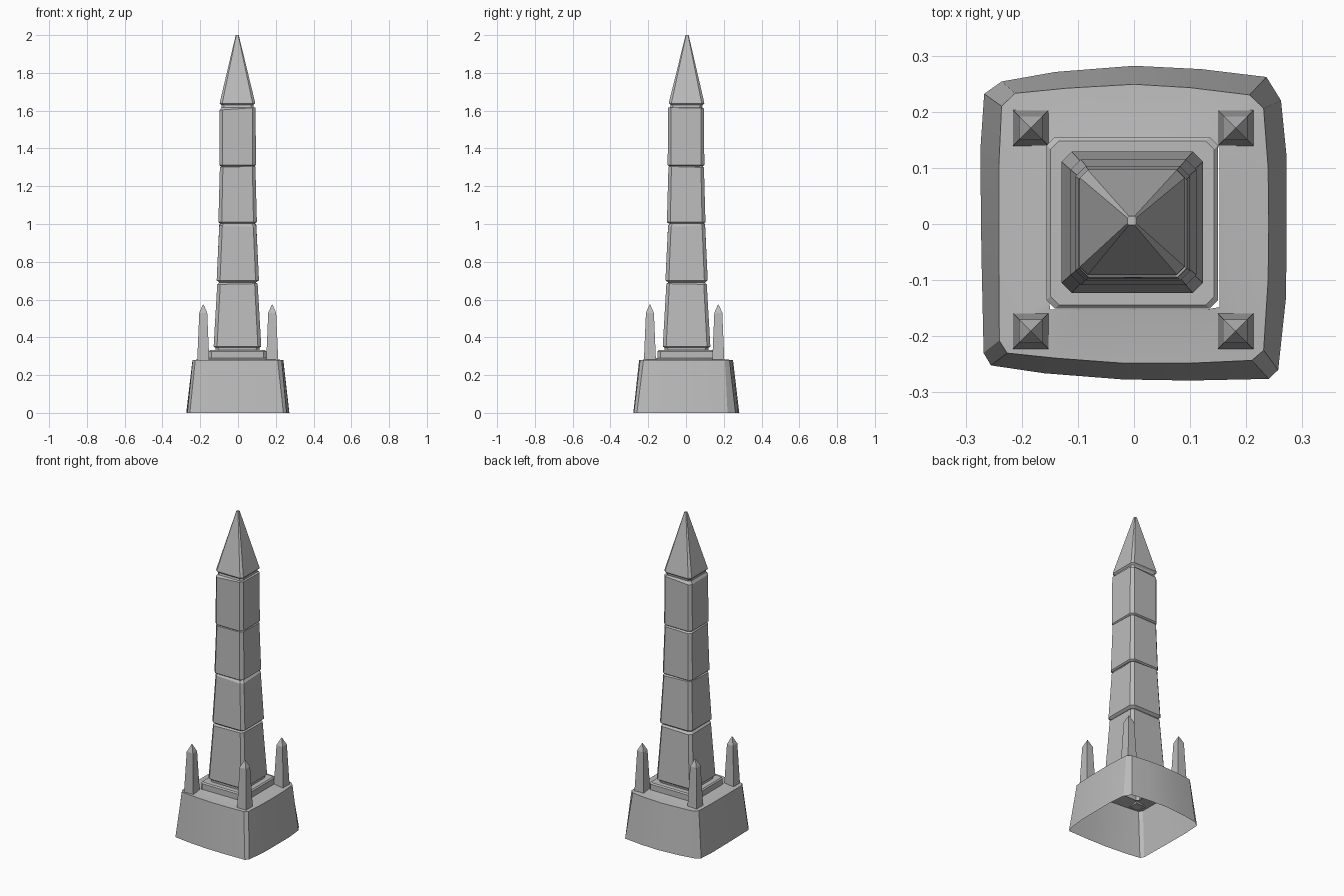
import bpy
import bmesh
import math

if "Cube" in bpy.data.objects:
    bpy.data.objects.remove(bpy.data.objects["Cube"], do_unlink=True)

stone = bpy.data.materials.new("grey_stone")
stone.use_nodes = True
GREY = (0.5, 0.5, 0.5, 1)
stone.diffuse_color = GREY
stone.node_tree.nodes["Principled BSDF"].inputs["Base Color"].default_value = GREY


def square_ring(half, z, cut=0.0, centre=(0, 0), tilt=(0, 0)):
    """Square outline with cut corners; tilt slopes the ring along x and y."""
    cx, cy = centre
    a, b = half, half - cut
    pts = [(a, -b), (a, b), (b, a), (-b, a), (-a, b), (-a, -b), (-b, -a), (b, -a)]
    if not cut:
        pts = [(a, -a), (a, a), (-a, a), (-a, -a)]
    return [(x + cx, y + cy, z + x * tilt[0] + y * tilt[1]) for x, y in pts]


def loft(name, rings, smooth=False, cap=True):
    """Skin a stack of equal-length rings, leaving the underside open."""
    bm = bmesh.new()
    rows = [[bm.verts.new(p) for p in ring] for ring in rings]
    n = len(rows[0])
    for low, high in zip(rows, rows[1:]):
        for i in range(n):
            j = (i + 1) % n
            bm.faces.new((low[i], low[j], high[j], high[i]))
    if cap:
        bm.faces.new(rows[-1])
    mesh = bpy.data.meshes.new(name)
    bm.to_mesh(mesh)
    bm.free()
    mesh.materials.append(stone)
    obj = bpy.data.objects.new(name, mesh)
    bpy.context.scene.collection.objects.link(obj)
    if smooth:
        bpy.ops.object.select_all(action="DESELECT")
        obj.select_set(True)
        bpy.context.view_layer.objects.active = obj
        bpy.ops.object.shade_smooth_by_angle(angle=math.radians(25))
    return obj


# Hollow base with gently bulging, slightly uneven walls
foot = [(.257, -.26), (.271, -.13), (.272, .0), (.272, .12), (.262, .22),
        (.236, .262), (.12, .276), (.0, .282), (-.14, .271), (-.236, .254),
        (-.267, .232), (-.274, .13), (-.272, -.05), (-.268, -.23),
        (-.255, -.252), (-.16, -.266), (-.02, -.277), (.1, -.279), (.24, -.276)]
shoulder = [(.231, -.225), (.239, -.1), (.24, .0), (.239, .1), (.231, .206),
            (.206, .23), (.1, .243), (.0, .249), (-.12, .242), (-.212, .233),
            (-.236, .21), (-.241, .1), (-.241, -.05), (-.24, -.208),
            (-.226, -.23), (-.14, -.239), (-.02, -.248), (.1, -.248), (.21, -.243)]


def rounded_inner(half, z):
    """Pull the shoulder outline onto a square of the given size."""
    return [(half * x / max(abs(x), abs(y)), half * y / max(abs(x), abs(y)), z)
            for x, y in shoulder]


loft("base", [[(x, y, 0) for x, y in foot], [(x, y, .28) for x, y in shoulder],
              rounded_inner(.2, .283), rounded_inner(.152, .29)],
     smooth=True, cap=False)

# Stepped plinth under the shaft
mid = (-.003, .002)
loft("plinth", [square_ring(.153, .285, .015, mid), square_ring(.153, .325, .015, mid),
                square_ring(.146, .332, .015, mid), square_ring(.12, .332, .015, mid)])

# Shaft blocks: bottom z, top z, bottom half width, top half width, top tilt, shift
blocks = [(.352, .680, .126, .107, (.02, -.02), (-.003, .003)),
          (.702, .993, .112, .098, (-.04, .05), (-.001, .003)),
          (1.010, 1.300, .102, .094, (.02, -.03), (-.002, .001)),
          (1.312, 1.608, .097, .095, (.07, -.02), (-.002, .0))]
shaft = [square_ring(.115, .33, .018, mid)]
for low, high, wide, narrow, tilt, shift in blocks:
    shaft += [square_ring(wide - .009, low - .007, .016, shift),
              square_ring(wide, low, .018, shift),
              square_ring(narrow, high, .016, shift, tilt),
              square_ring(narrow - .010, high + .010, .014, shift)]

# Pointed cap continues the shaft
shaft += [square_ring(.085, 1.630, .013, (-.003, .003)),
          square_ring(.094, 1.639, .015, (-.003, .003)),
          square_ring(.093, 1.646, .014, (-.003, .003)),
          square_ring(.008, 2.0, .003, (-.004, .006))]
loft("shaft_and_cap", shaft)

# Four small corner spires
for side, x in (("right", -.184), ("left", .181)):
    for end, y in (("front", -.191), ("back", .171)):
        c = (x, y)
        loft(f"{end}_{side}_spire",
             [square_ring(.032, .275, 0, c), square_ring(.021, .53, 0, c),
              square_ring(.001, .575, 0, c)])
